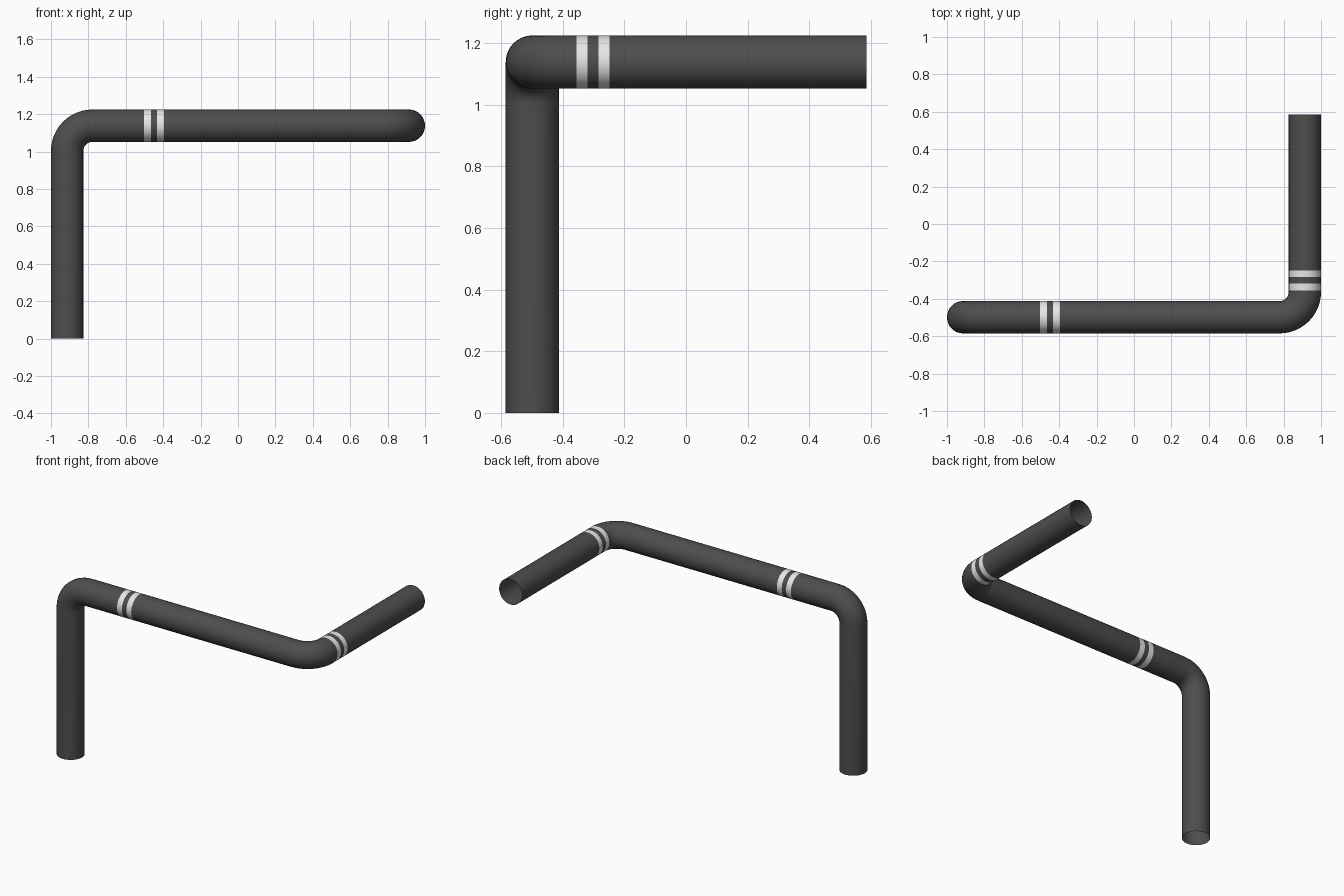
import bpy, bmesh
from math import pi, sin, cos
from mathutils import Vector

if "Cube" in bpy.data.objects:
    bpy.data.objects.remove(bpy.data.objects["Cube"], do_unlink=True)

RADIUS, SIDES = 0.0865, 32
BEND, BEND_STEPS = 0.135, 12
SIDE_X, FRONT_Y, BAR_Z, BACK_Y = 0.9135, -0.4985, 1.1385, 0.585


def make_material(name, level):
    mat = bpy.data.materials.new(name)
    mat.use_nodes = True
    colour = (level, level, level, 1)
    mat.diffuse_color = colour
    mat.node_tree.nodes["Principled BSDF"].inputs["Base Color"].default_value = colour
    return mat


def bend(corner, d_in, d_out):
    """Quarter-circle stations turning from d_in to d_out around a corner."""
    centre = corner + BEND * (d_out - d_in)
    out = []
    for i in range(BEND_STEPS + 1):
        a = i / BEND_STEPS * pi / 2
        out.append((centre + BEND * (d_in * sin(a) - d_out * cos(a)),
                    d_in * cos(a) + d_out * sin(a), 0))
    return out


def bands(base, direction, edges):
    """Stations for two pale bands; the flag colours the section that follows."""
    return [(base + direction * e, direction, (i + 1) % 2) for i, e in enumerate(edges)]


X, Y, Z = Vector((1, 0, 0)), Vector((0, 1, 0)), Vector((0, 0, 1))
first = Vector((-SIDE_X, FRONT_Y, BAR_Z))
second = Vector((SIDE_X, FRONT_Y, BAR_Z))

# Path: upright, bend, banded crossbar, bend, banded return arm
stations = [(Vector((-SIDE_X, FRONT_Y, 0)), Z, 0)]
stations += bend(first, Z, X)
stations += bands(Vector((0, FRONT_Y, BAR_Z)), X, (-0.503, -0.466, -0.433, -0.396))
stations += bend(second, X, Y)
stations += bands(Vector((SIDE_X, 0, BAR_Z)), Y, (-0.355, -0.319, -0.284, -0.248))
stations.append((Vector((SIDE_X, BACK_Y, BAR_Z)), Y, 0))

# Sweep an open-ended tube along the path
bm = bmesh.new()
side, tangent, previous, flag = X.copy(), Z, None, 0
for point, direction, next_flag in stations:
    side.rotate(tangent.rotation_difference(direction))
    tangent = direction
    up = tangent.cross(side)
    ring = []
    for i in range(SIDES):
        a = 2 * pi * i / SIDES
        ring.append(bm.verts.new(point + RADIUS * (side * cos(a) + up * sin(a))))
    if previous:
        for i in range(SIDES):
            j = (i + 1) % SIDES
            face = bm.faces.new((previous[i], previous[j], ring[j], ring[i]))
            face.material_index = flag
            face.smooth = True
    previous, flag = ring, next_flag

mesh = bpy.data.meshes.new("bent_pipe")
bm.to_mesh(mesh)
bm.free()
mesh.materials.append(make_material("dark grey", 0.075))
mesh.materials.append(make_material("pale band", 0.8))
pipe = bpy.data.objects.new("bent_pipe", mesh)
bpy.context.collection.objects.link(pipe)
